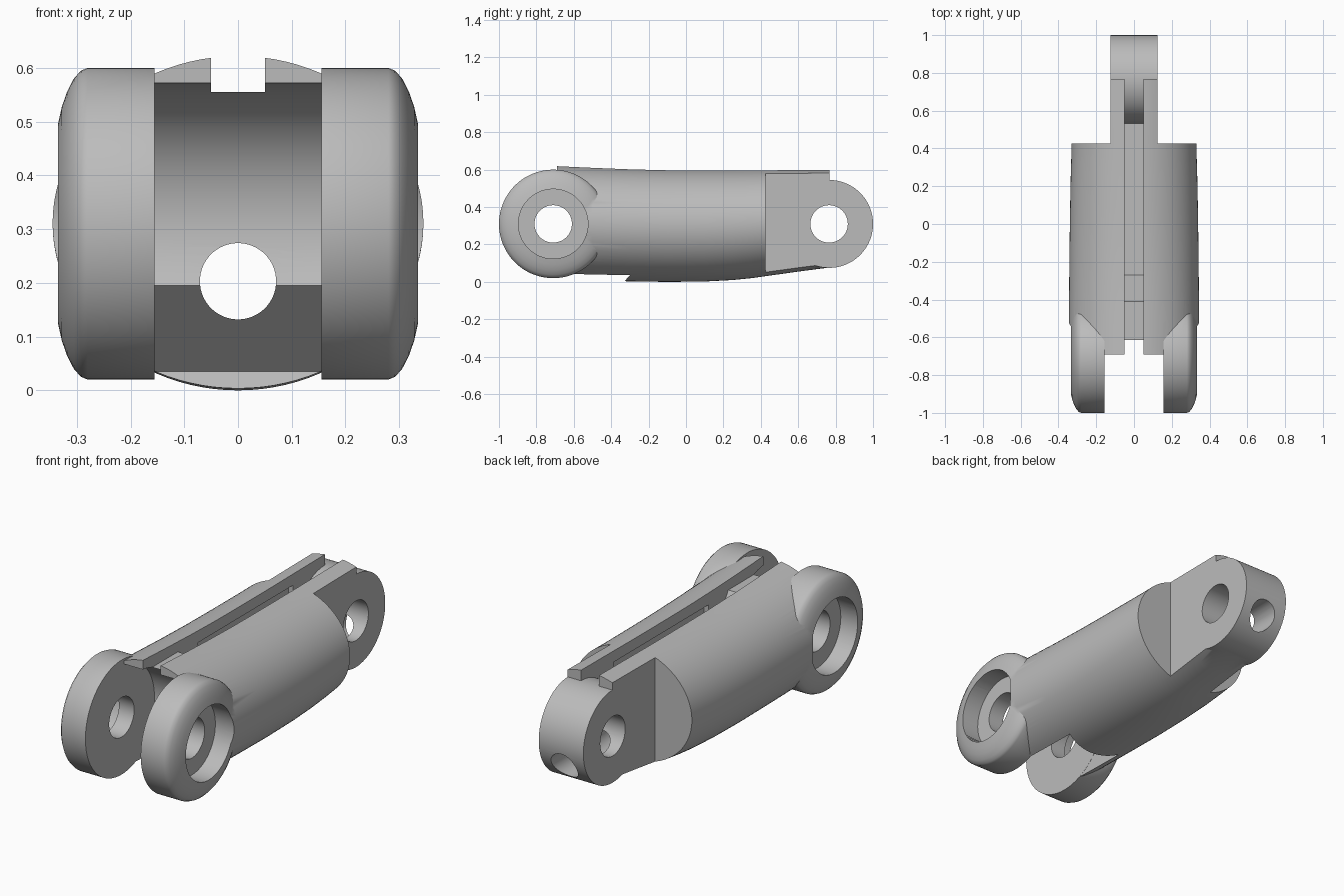
import bpy, bmesh, math
from mathutils import Matrix, Vector

if "Cube" in bpy.data.objects:
    bpy.data.objects.remove(bpy.data.objects["Cube"])

grey = bpy.data.materials.new("light grey")
grey.diffuse_color = (0.5, 0.5, 0.5, 1)
grey.use_nodes = True
grey.node_tree.nodes["Principled BSDF"].inputs["Base Color"].default_value = grey.diffuse_color

PIVOT = (-0.71, 0.31)   # fork axis (y, z)
KNUCKLE = (0.765, 0.31)  # tongue axis (y, z)


def to_object(bm, name):
    bmesh.ops.recalc_face_normals(bm, faces=bm.faces)
    me = bpy.data.meshes.new(name)
    bm.to_mesh(me)
    bm.free()
    me.materials.append(grey)
    ob = bpy.data.objects.new(name, me)
    bpy.context.collection.objects.link(ob)
    return ob


def loft(rings, name):
    bm = bmesh.new()
    rows = [[bm.verts.new(p) for p in r] for r in rings]
    n = len(rows[0])
    for a, b in zip(rows, rows[1:]):
        for i in range(n):
            bm.faces.new((a[i], a[(i + 1) % n], b[(i + 1) % n], b[i]))
    bm.faces.new(rows[0])
    bm.faces.new(rows[-1])
    return to_object(bm, name)


def lathe_x(profile, centre, name, n=96):
    """Solid of revolution about an x-parallel axis; profile is (x, radius)."""
    ang = [2 * math.pi * (i + 0.5) / n for i in range(n)]
    return loft([[(x, centre[0] + r * math.cos(a), centre[1] + r * math.sin(a)) for a in ang]
                 for x, r in profile], name)


def prism_x(points, half, name):
    """(y, z) outline extruded across x."""
    return loft([[(x, y, z) for y, z in points] for x in (-half, half)], name)


def box(x0, x1, y0, y1, z0, z1, name):
    return loft([[(x, y0, z0), (x, y1, z0), (x, y1, z1), (x, y0, z1)] for x in (x0, x1)], name)


def combine(target, tool, op):
    tool.hide_render = True
    m = target.modifiers.new("bool", 'BOOLEAN')
    m.object, m.operation, m.solver = tool, op, 'EXACT'
    bpy.context.view_layer.objects.active = target
    bpy.ops.object.modifier_apply(modifier=m.name)
    bpy.data.objects.remove(tool)


# Barrel: elliptical sections (y, bottom, top, half width)
sections = [(-0.69, 0.012, 0.622, 0.345), (-0.5, 0.007, 0.613, 0.345), (-0.3, 0.003, 0.605, 0.343),
            (-0.1, 0.0, 0.6, 0.341), (0.1, 0.002, 0.599, 0.338), (0.25, 0.01, 0.599, 0.335),
            (0.35, 0.02, 0.599, 0.332), (0.45, 0.034, 0.6, 0.33), (0.6, 0.055, 0.601, 0.328),
            (0.768, 0.077, 0.602, 0.325)]
N = 96
body = loft([[(w * math.cos(2 * math.pi * i / N), y,
               (lo + hi) / 2 + (hi - lo) / 2 * math.sin(2 * math.pi * i / N)) for i in range(N)]
             for y, lo, hi, w in sections], "finger_link")

# Pocket under the top slot, with a ramp at its front end
combine(body, prism_x([(-0.45, 0.62), (-0.41, 0.555), (-0.27, 0.33), (0.9, 0.33), (0.9, 0.62)],
                      0.05, "pocket_cutter"), 'DIFFERENCE')
combine(body, box(-0.075, 0.075, -0.25, 0.51, 0.35, 0.54, "wide_pocket_cutter"), 'DIFFERENCE')
# Fork gap: clearance cylinder and tilted relief box below
combine(body, lathe_x([(-0.1555, 0.263), (0.1555, 0.263)], PIVOT, "gap_cutter"), 'DIFFERENCE')
c, u, v = Vector((-0.30, 0.035)), Vector((-0.735, 0.678)), Vector((-0.678, -0.735))
combine(body, prism_x([c, c + u * 0.6, c + u * 0.6 + v * 0.6, c + v * 0.6], 0.1555, "relief_cutter"),
        'DIFFERENCE')

# Rounded fork ears
ear = [(0.155, 0.29), (0.28, 0.29), (0.292, 0.285), (0.305, 0.271), (0.318, 0.246),
       (0.328, 0.217), (0.335, 0.185)]
for s in (1, -1):
    combine(body, lathe_x([(s * x, r) for x, r in ear], PIVOT, "ear"), 'UNION')

# Rear knuckle, then trim the rear into a flat tongue
combine(body, lathe_x([(-0.16, 0.235), (0.16, 0.235)], KNUCKLE, "knuckle"), 'UNION')
for s in (1, -1):
    combine(body, box(s * 0.125, s * 0.6, 0.425, 1.2, -0.2, 0.9, "tongue_trim"), 'DIFFERENCE')

# Open slot along the top
combine(body, box(-0.05, 0.05, -0.9, 0.9, 0.555, 0.8, "slot_cutter"), 'DIFFERENCE')

# Pivot holes and counterbores
for centre in (PIVOT, KNUCKLE):
    combine(body, lathe_x([(-0.6, 0.1), (0.6, 0.1)], centre, "pin_cutter", 64), 'DIFFERENCE')
for s in (1, -1):
    combine(body, lathe_x([(s * 0.24, 0.186), (s * 0.6, 0.186)], PIVOT, "counterbore_cutter"), 'DIFFERENCE')

# Lengthwise cable hole
ring = [2 * math.pi * (i + 0.5) / 48 for i in range(48)]
combine(body, loft([[(0.071 * math.cos(a), y, 0.203 + 0.071 * math.sin(a)) for a in ring]
                    for y in (-0.62, 1.2)], "cable_cutter"), 'DIFFERENCE')

# Smooth curved faces, keep hard edges
bpy.ops.object.select_all(action='DESELECT')
body.select_set(True)
bpy.context.view_layer.objects.active = body
bpy.ops.object.shade_smooth_by_angle(angle=math.radians(25))
